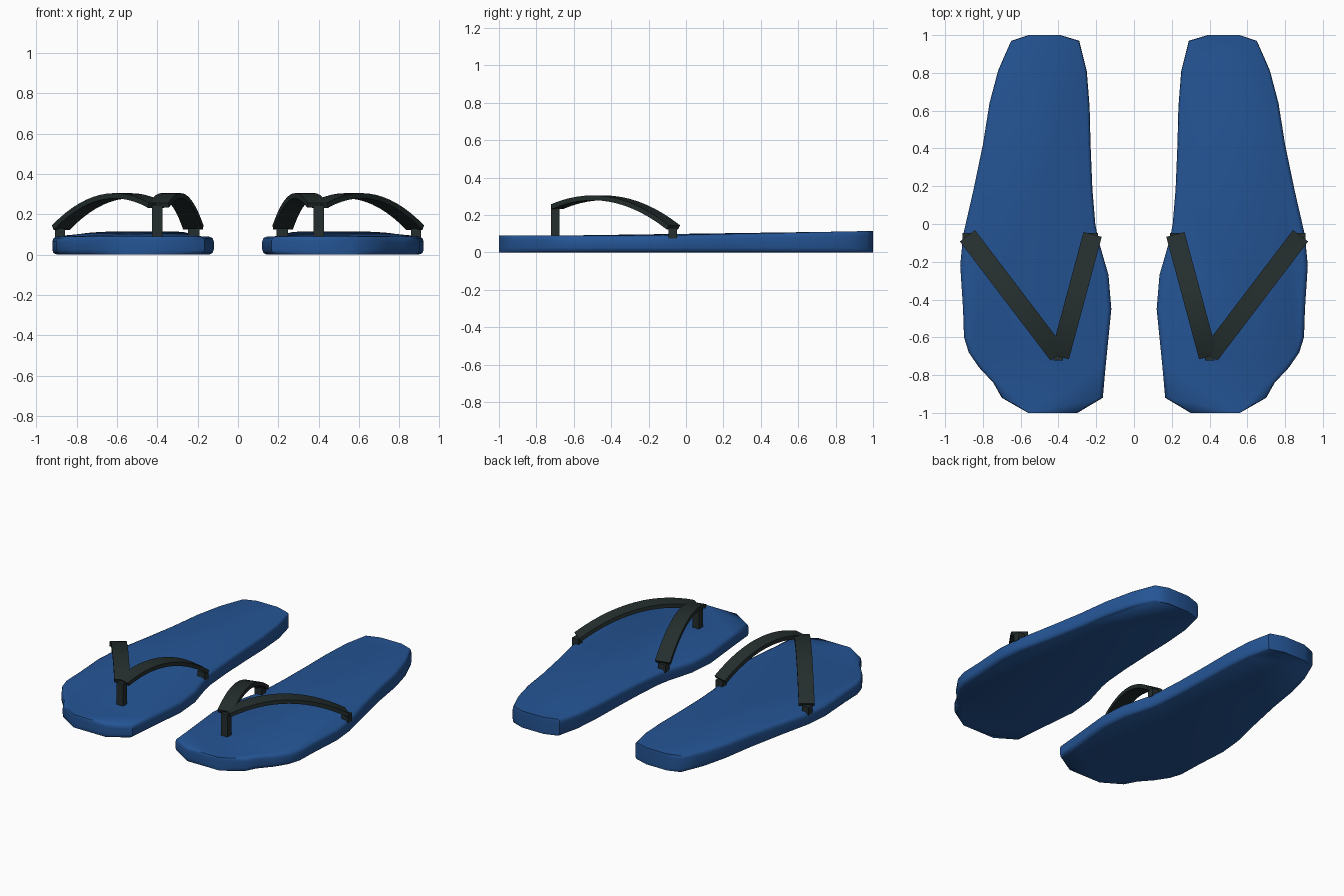
import bpy, bmesh
from mathutils import Vector

if "Cube" in bpy.data.objects:
    bpy.data.objects.remove(bpy.data.objects["Cube"])


def material(name, rgb):
    m = bpy.data.materials.new(name)
    m.diffuse_color = (*rgb, 1)
    m.use_nodes = True
    m.node_tree.nodes["Principled BSDF"].inputs["Base Color"].default_value = m.diffuse_color
    return m


BLUE = material("blue foam", (0.018, 0.09, 0.30))
DARK = material("dark rubber", (0.018, 0.027, 0.027))


def finish(name, bm, mat, angle=0.6):
    """Make the object and mirror it into a pair across x = 0."""
    bmesh.ops.recalc_face_normals(bm, faces=bm.faces)
    me = bpy.data.meshes.new(name)
    bm.to_mesh(me)
    bm.free()
    me.materials.append(mat)
    ob = bpy.data.objects.new(name, me)
    bpy.context.collection.objects.link(ob)
    bpy.ops.object.select_all(action='DESELECT')
    ob.select_set(True)
    bpy.context.view_layer.objects.active = ob
    bpy.ops.object.shade_smooth_by_angle(angle=angle)
    ob.modifiers.new("pair", 'MIRROR').use_mirror_merge = False
    return ob


def loft(bm, rings):
    """Bridge closed rings of points and cap both ends."""
    rows = [[bm.verts.new(p) for p in r] for r in rings]
    n = len(rows[0])
    for a, b in zip(rows, rows[1:]):
        for i in range(n):
            j = (i + 1) % n
            bm.faces.new((a[i], a[j], b[j], b[i]))
    bm.faces.new(rows[0])
    bm.faces.new(rows[-1])


# Sole: foot outline, rounded at the sides, rising slightly to the heel
outline = [(.56, 1), (.65, .97), (.69, .88), (.72, .81), (.765, .64), (.80, .42),
           (.85, .18), (.905, -.06), (.92, -.22), (.905, -.45), (.90, -.60),
           (.875, -.68), (.82, -.76), (.745, -.84), (.70, -.92), (.56, -1),
           (.30, -1), (.165, -.92), (.15, -.75), (.135, -.60), (.12, -.45),
           (.135, -.27), (.19, -.08), (.205, 0), (.22, .18), (.23, .42),
           (.235, .62), (.25, .81), (.29, .97), (.39, 1)]


def top(y):
    return .09 + .025 * max(0, (y + .2) / 1.2)


def ring(inset, height):
    pts = []
    for x, y in outline:
        mid = .5 - .02 * y
        pts.append((mid + (x - mid) * (1 - inset), y, height(y)))
    return pts


bm = bmesh.new()
loft(bm, [ring(.06, lambda y: 0), ring(.015, lambda y: .008), ring(0, lambda y: .025),
          ring(0, lambda y: top(y) - .025), ring(.015, lambda y: top(y) - .008),
          ring(.06, top)])
finish("sole", bm, BLUE, 0.9)


# Straps: arched flat bands from the toe post to each side
def strap(name, start, end, width=.10, thick=.026, steps=14):
    a, b = Vector((*start, 0)), Vector((*end, 0))
    run = b - a
    side = Vector((-run.y, run.x, 0)).normalized() * width / 2
    rings = []
    for i in range(steps + 1):
        s = i / steps
        p = a + run * s
        p.z = .257 + .271 * s - .383 * s * s
        tangent = run + Vector((0, 0, .271 - .766 * s))
        down = side.cross(tangent).normalized() * thick
        if down.z > 0:
            down = -down
        rings.append([p + side, p - side, p - side + down, p + side + down])
    bm = bmesh.new()
    loft(bm, rings)
    finish(name, bm, DARK)


strap("outer_strap", (.402, -.693), (.882, -.062))
strap("inner_strap", (.393, -.703), (.219, -.055))


# Posts that plug the straps into the sole
def post(name, x, y, sx, sy, z0, z1):
    bm = bmesh.new()
    loft(bm, [[(x + i * sx / 2, y + j * sy / 2, z)
               for i, j in ((-1, -1), (1, -1), (1, 1), (-1, 1))] for z in (z0, z1)])
    finish(name, bm, DARK)


post("toe_post", .40, -.70, .05, .045, .07, .245)
post("outer_post", .882, -.07, .05, .045, .075, .13)
post("inner_post", .219, -.07, .055, .045, .075, .13)
